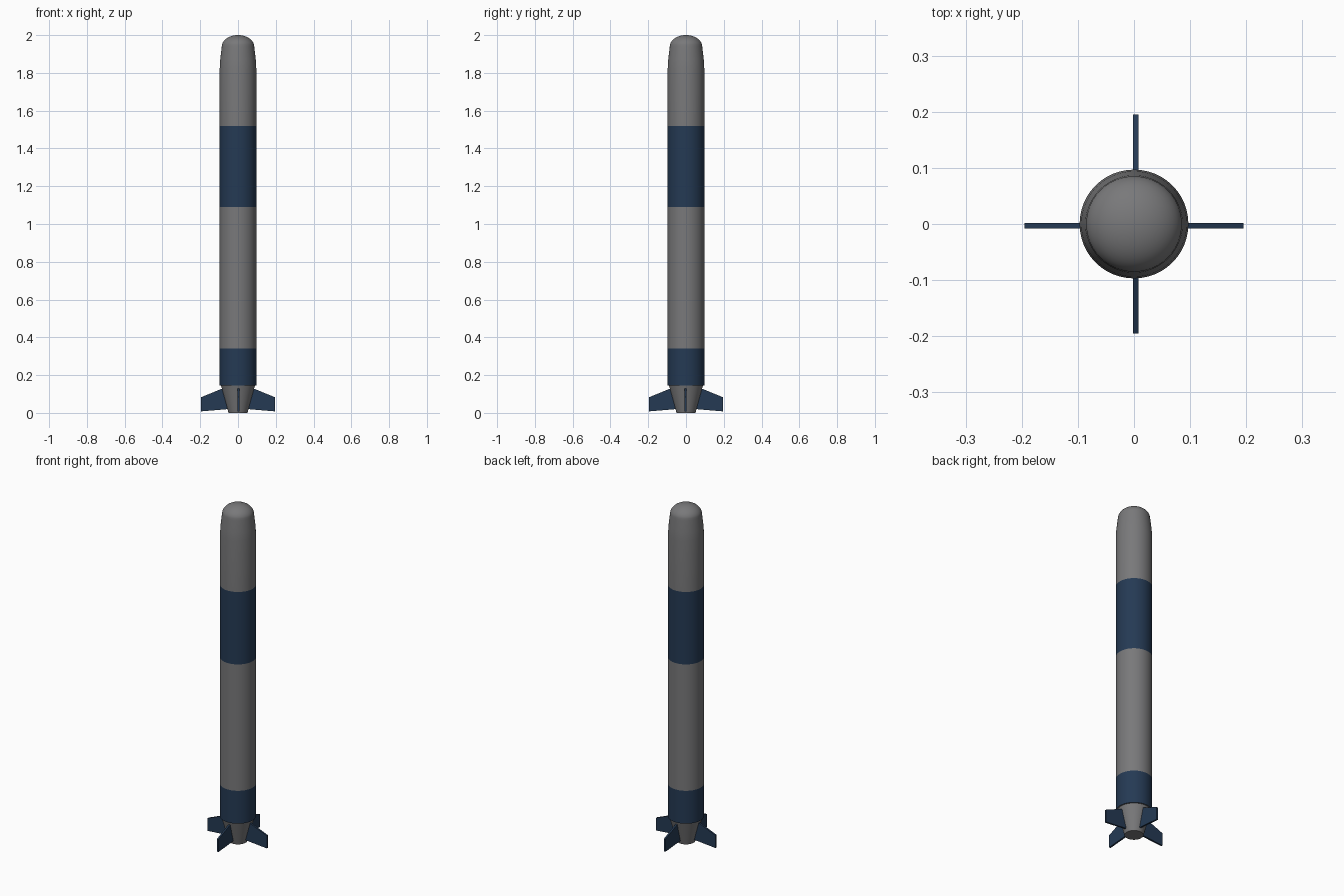
import bpy, bmesh, math
from mathutils import Matrix

if "Cube" in bpy.data.objects:
    bpy.data.objects.remove(bpy.data.objects["Cube"])


def material(name, rgb):
    m = bpy.data.materials.new(name)
    m.diffuse_color = (*rgb, 1)
    m.use_nodes = True
    m.node_tree.nodes["Principled BSDF"].inputs["Base Color"].default_value = m.diffuse_color
    return m


grey = material("body grey", (0.19, 0.19, 0.195))
blue = material("navy blue", (0.018, 0.042, 0.088))
R = 0.097
SIDES = 48


def finish(name, bm, mat, smooth=None):
    bmesh.ops.recalc_face_normals(bm, faces=bm.faces)
    mesh = bpy.data.meshes.new(name)
    bm.to_mesh(mesh)
    bm.free()
    ob = bpy.data.objects.new(name, mesh)
    bpy.context.collection.objects.link(ob)
    mesh.materials.append(mat)
    if smooth:
        bpy.ops.object.select_all(action='DESELECT')
        ob.select_set(True)
        bpy.context.view_layer.objects.active = ob
        bpy.ops.object.shade_smooth_by_angle(angle=math.radians(smooth))
    return ob


def lathe(name, profile, mat, smooth=30):
    """Spin an (r, z) profile around the long axis."""
    bm = bmesh.new()
    vs = [bm.verts.new((r, 0, z)) for r, z in profile]
    es = [bm.edges.new(p) for p in zip(vs, vs[1:])]
    bmesh.ops.spin(bm, geom=vs + es, cent=(0, 0, 0), axis=(0, 0, 1),
                   angle=math.tau, steps=SIDES)
    bmesh.ops.remove_doubles(bm, verts=bm.verts, dist=1e-5)
    return finish(name, bm, mat, smooth)


# Tail cone with closed base
lathe("tail_cone", [(0, 0.005), (0.05, 0.005), (0.09, 0.145), (R, 0.145)], grey)

# Cylindrical body sections
lathe("tail_band", [(R, 0.145), (R, 0.34)], blue)
lathe("lower_body", [(R, 0.34), (R, 1.09)], grey)
lathe("middle_band", [(R, 1.09), (R, 1.52)], blue)
lathe("upper_body", [(R, 1.52), (R, 1.82), (0.094, 1.87), (0.086, 1.94)], grey)

# Rounded nose cap
dome = [(0.086 * math.cos(a), 1.94 + 0.06 * math.sin(a))
        for a in (i * math.pi / 20 for i in range(10))] + [(0, 2.0)]
dome = [(0.086, 1.925)] + [(r, z) for r, z in dome[1:]]
lathe("nose_cap", dome, grey)

# Four swept tail fins
FIN = [(0.03, 0.022), (0.195, 0.008), (0.195, 0.083), (0.085, 0.128), (0.03, 0.128)]
for i in range(4):
    bm = bmesh.new()
    f = bm.faces.new([bm.verts.new((x, -0.005, z)) for x, z in FIN])
    ext = bmesh.ops.extrude_face_region(bm, geom=[f])
    bmesh.ops.translate(bm, vec=(0, 0.01, 0),
                        verts=[g for g in ext["geom"] if isinstance(g, bmesh.types.BMVert)])
    bmesh.ops.rotate(bm, verts=bm.verts, cent=(0, 0, 0),
                     matrix=Matrix.Rotation(i * math.pi / 2, 3, 'Z'))
    # Fin pairs sit slightly off the centre planes
    off = (0, -0.003, 0) if i % 2 == 0 else (0.003, 0, 0)
    bmesh.ops.translate(bm, verts=bm.verts, vec=off)
    finish(f"tail_fin_{i + 1}", bm, blue)

# Stand the model on the ground
for ob in bpy.data.objects:
    if ob.name == "tail_cone":
        for v in ob.data.vertices:
            if v.co.z < 0.01:
                v.co.z = 0
